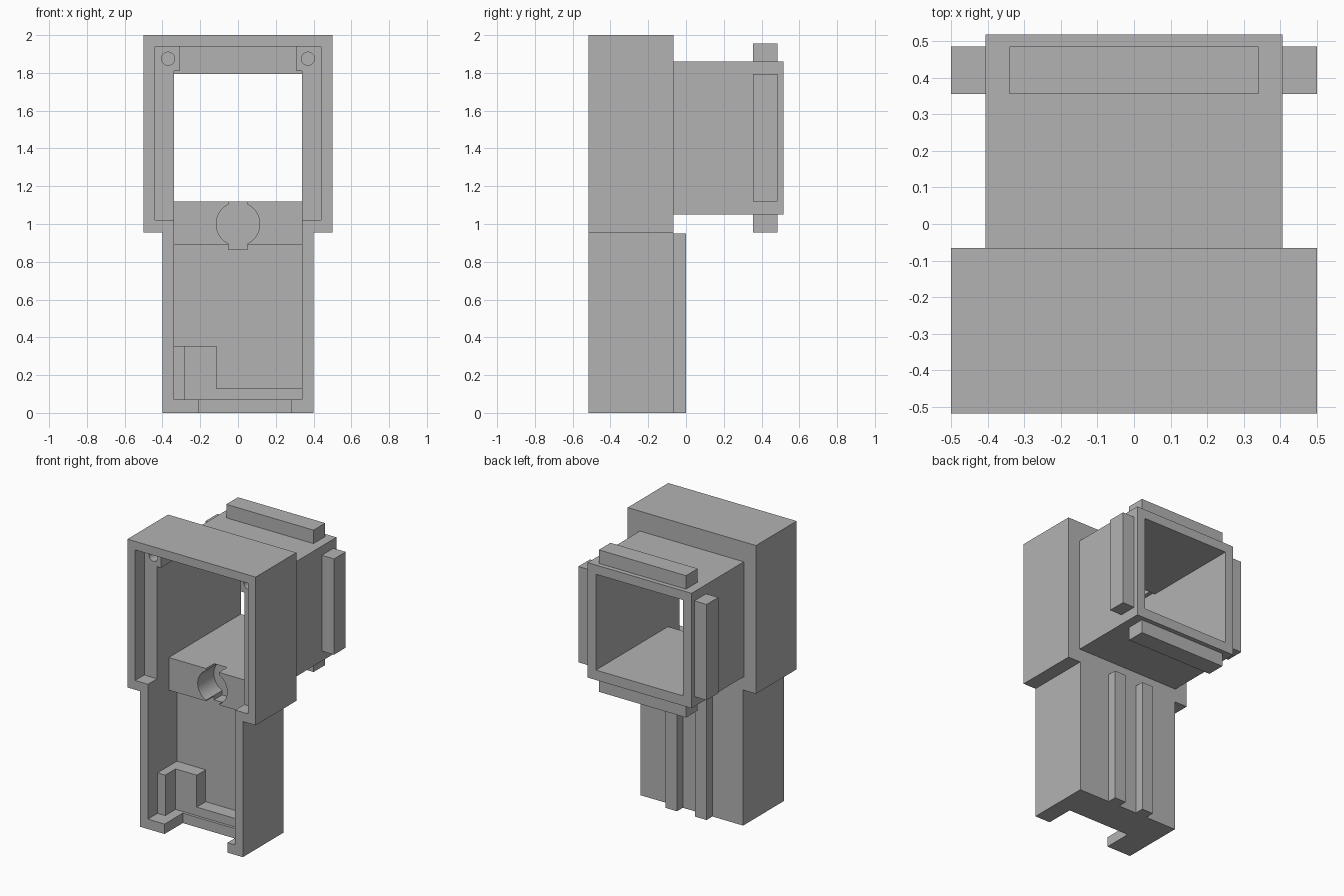
import bpy, bmesh, math

if "Cube" in bpy.data.objects:
    bpy.data.objects.remove(bpy.data.objects["Cube"], do_unlink=True)

grey = bpy.data.materials.new("plain grey")
grey.use_nodes = True
GREY = (0.45, 0.45, 0.45, 1)
grey.diffuse_color = GREY
grey.node_tree.nodes["Principled BSDF"].inputs["Base Color"].default_value = GREY


def prism(name, outline, y0, y1):
    """Extrude an (x, z) outline from y0 to y1."""
    bm = bmesh.new()
    face = bm.faces.new([bm.verts.new((x, y0, z)) for x, z in outline])
    new = bmesh.ops.extrude_face_region(bm, geom=[face])["geom"]
    verts = [v for v in new if isinstance(v, bmesh.types.BMVert)]
    bmesh.ops.translate(bm, verts=verts, vec=(0, y1 - y0, 0))
    bmesh.ops.recalc_face_normals(bm, faces=bm.faces)
    mesh = bpy.data.meshes.new(name)
    bm.to_mesh(mesh)
    bm.free()
    mesh.materials.append(grey)
    obj = bpy.data.objects.new(name, mesh)
    bpy.context.collection.objects.link(obj)
    return obj


def box(name, x0, x1, y0, y1, z0, z1):
    return prism(name, [(x0, z0), (x1, z0), (x1, z1), (x0, z1)], y0, y1)


def boolean(target, tool, operation="DIFFERENCE", keep=False):
    mod = target.modifiers.new("boolean", "BOOLEAN")
    mod.operation, mod.solver, mod.object = operation, "EXACT", tool
    bpy.context.view_layer.objects.active = target
    bpy.ops.object.modifier_apply(modifier=mod.name)
    if not keep:
        bpy.data.objects.remove(tool, do_unlink=True)


def mirrored(half):
    """Close a right-hand outline with its mirror image."""
    return half + [(-x, z) for x, z in reversed(half)]


def arc(cx, cz, r, a0, a1, n):
    angles = [math.radians(a0 + (a1 - a0) * i / n) for i in range(n + 1)]
    return [(cx + r * math.cos(a), cz + r * math.sin(a)) for a in angles]


FRONT, LEDGE, WALL, BACK, END = -0.517, -0.415, -0.195, -0.065, 0.517

# Housing: wide head on a narrower handle, with a square tube behind
body = prism("housing", mirrored([(0.4, 0), (0.4, 0.955), (0.5, 0.955), (0.5, 2)]), FRONT, BACK)
boolean(body, box("tube", -0.405, 0.405, -0.13, END, 1.05, 1.86), "UNION")

# Front cavity with corner lugs, and the shallow lid recess around it
cavity = [(0.34, 0.07), (0.34, 1.81), (0.31, 1.81), (0.31, 1.94)]
boolean(body, prism("cavity_cutter", mirrored(cavity), -0.6, WALL))
boolean(body, box("recess_cutter", -0.44, 0.44, -0.6, LEDGE, 1.02, 1.94))

# Tube bore, screw holes and cable notch in the handle floor
boolean(body, box("bore_cutter", -0.34, 0.34, -0.3, 0.6, 1.12, 1.795))
for side in (-1, 1):
    boolean(body, prism("screw_cutter", arc(side * 0.37, 1.875, 0.035, 0, 345, 23), -0.45, -0.3))
boolean(body, box("notch_cutter", -0.21, 0.28, -0.6, -0.315, -0.1, 0.1))

# Socket block with a keyhole that runs on into the back wall
block = box("socket_block", -0.34, 0.34, -0.285, WALL, 0.89, 1.12)
keyhole = mirrored([(0.05, 0.865)] + arc(0, 1, 0.115, -64, 64, 16) + [(0.05, 1.119)])
slot = prism("keyhole_cutter", keyhole, -0.4, -0.105)
boolean(body, slot, keep=True)
for v in slot.data.vertices:
    if v.co.z > 1.11 and abs(v.co.x) < 0.06:
        v.co.z = 1.2
boolean(block, slot)

# L-shaped ridge and upright in the bottom of the handle
ridge = [(-0.34, 0.07), (0.34, 0.07), (0.34, 0.13), (-0.115, 0.13), (-0.115, 0.355), (-0.34, 0.355)]
prism("inner_ridge", ridge, -0.295, WALL)
box("inner_upright", -0.34, -0.28, -0.41, -0.295, 0.07, 0.355)

# Bars around the tube mouth
for side, label in ((1, "left"), (-1, "right")):
    xs = sorted((side * 0.405, side * 0.5))
    box(label + "_bar", *xs, 0.355, 0.485, 1.12, 1.795)
    xs = sorted((side * 0.07, side * 0.16))
    box(label + "_back_rail", *xs, BACK, 0, 0, 0.95)
for label, z in (("top", 1.86), ("bottom", 0.955)):
    box(label + "_bar", -0.34, 0.34, 0.355, 0.485, z, z + 0.095)

# Keep edges sharp while the round holes stay smooth
for obj in (body, block):
    bpy.ops.object.select_all(action="DESELECT")
    obj.select_set(True)
    bpy.context.view_layer.objects.active = obj
    bpy.ops.object.shade_smooth_by_angle(angle=math.radians(30))
